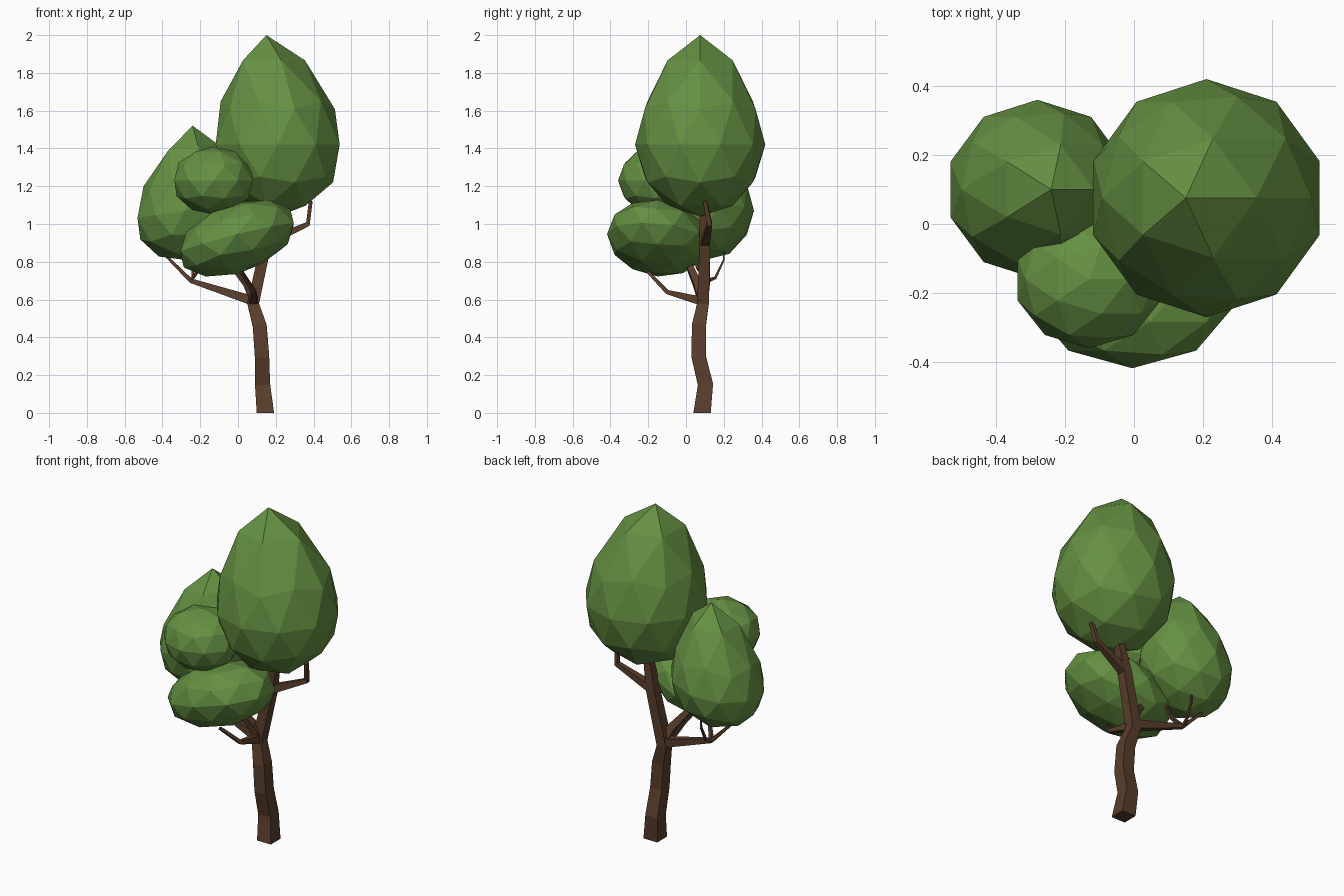
import bpy, bmesh
from mathutils import Vector

if "Cube" in bpy.data.objects:
    bpy.data.objects.remove(bpy.data.objects["Cube"])


def material(name, color):
    m = bpy.data.materials.new(name)
    m.diffuse_color = (*color, 1)
    m.use_nodes = True
    m.node_tree.nodes["Principled BSDF"].inputs["Base Color"].default_value = m.diffuse_color
    return m


LEAF = material("leaf_green", (0.13, 0.28, 0.055))
BARK = material("bark_brown", (0.10, 0.048, 0.025))


def finish(bm, name, mat):
    bmesh.ops.recalc_face_normals(bm, faces=bm.faces)
    me = bpy.data.meshes.new(name)
    bm.to_mesh(me)
    bm.free()
    me.materials.append(mat)
    ob = bpy.data.objects.new(name, me)
    bpy.context.collection.objects.link(ob)


def foliage(name, center, radii, peak=0.0, lean=0.0, tilt=(0, 0)):
    """Low-poly ball; peak stretches the top into an egg, lean shifts the tip in x."""
    bm = bmesh.new()
    bmesh.ops.create_icosphere(bm, subdivisions=2, radius=1)
    for v in bm.verts:
        x, y, z = v.co
        up = max(z, 0) ** 3
        px, py = x * radii[0], y * radii[1]
        pz = z * radii[2] + peak * up + tilt[0] * px + tilt[1] * py
        v.co = Vector(center) + Vector((px + lean * up, py, pz))
    finish(bm, name, LEAF)


def limb(name, path):
    """Square-section tapering limb along (x, y, z, half width) points."""
    bm = bmesh.new()
    pts = [Vector(p[:3]) for p in path]
    total = (pts[-1] - pts[0]).normalized()
    ref = Vector((0, 1, 0)) if abs(total.y) < 0.7 else Vector((1, 0, 0))
    rings = []
    for i, p in enumerate(pts):
        t = Vector((0, 0, 1))
        if i or p.z > 0.01:
            a, b = pts[max(i - 1, 0)], pts[min(i + 1, len(pts) - 1)]
            t = (b - a).normalized()
        u = ref.cross(t).normalized()
        w = t.cross(u)
        r = path[i][3]
        rings.append([bm.verts.new(p + u * r * s + w * r * q)
                      for s, q in ((1, 1), (-1, 1), (-1, -1), (1, -1))])
    for a, b in zip(rings, rings[1:]):
        for k in range(4):
            n = (k + 1) % 4
            bm.faces.new((a[k], a[n], b[n], b[k]))
    bm.faces.new(rings[0])
    bm.faces.new(rings[-1])
    finish(bm, name, BARK)


# Crown
foliage("crown_main", (0.21, 0.075, 1.42), (0.345, 0.345, 0.38), 0.20, -0.06)
foliage("crown_left", (-0.28, 0.10, 1.07), (0.265, 0.26, 0.26), 0.19, 0.04, (0.15, 0))
foliage("crown_small", (-0.13, -0.16, 1.23), (0.218, 0.20, 0.18))
foliage("crown_low", (-0.005, -0.15, 0.925), (0.315, 0.268, 0.19), 0, 0, (0.25, -0.08))

# Trunk and upper fork
limb("trunk", [(0.145, 0.085, 0, 0.046), (0.13, 0.103, 0.15, 0.040),
               (0.127, 0.067, 0.30, 0.038), (0.115, 0.068, 0.46, 0.037),
               (0.08, 0.09, 0.58, 0.031), (0.15, 0.10, 0.90, 0.028),
               (0.19, 0.09, 1.10, 0.020)])
limb("right_branch", [(0.15, 0.10, 0.90, 0.024), (0.37, 0.125, 1.0, 0.013),
                      (0.385, 0.10, 1.12, 0.010)])

# Lower branches
limb("left_branch", [(0.09, 0.09, 0.59, 0.026), (-0.25, 0.115, 0.70, 0.012),
                     (-0.38, 0.12, 0.83, 0.007)])
limb("left_twig_back", [(-0.25, 0.115, 0.70, 0.009), (-0.24, 0.155, 0.715, 0.007),
                        (-0.24, 0.20, 0.81, 0.005), (-0.24, 0.20, 0.86, 0.004)])
limb("left_twig_front", [(-0.25, 0.115, 0.70, 0.010), (-0.20, 0.06, 0.77, 0.008),
                         (-0.19, 0.04, 0.86, 0.006)])
limb("front_branch", [(0.08, 0.09, 0.59, 0.024), (0.085, -0.10, 0.64, 0.011),
                      (0.02, -0.20, 0.745, 0.008)])
limb("middle_branch", [(0.09, 0.09, 0.59, 0.026), (0.05, 0.06, 0.68, 0.021),
                       (-0.06, 0.0, 0.82, 0.015), (-0.12, -0.08, 1.10, 0.010)])
